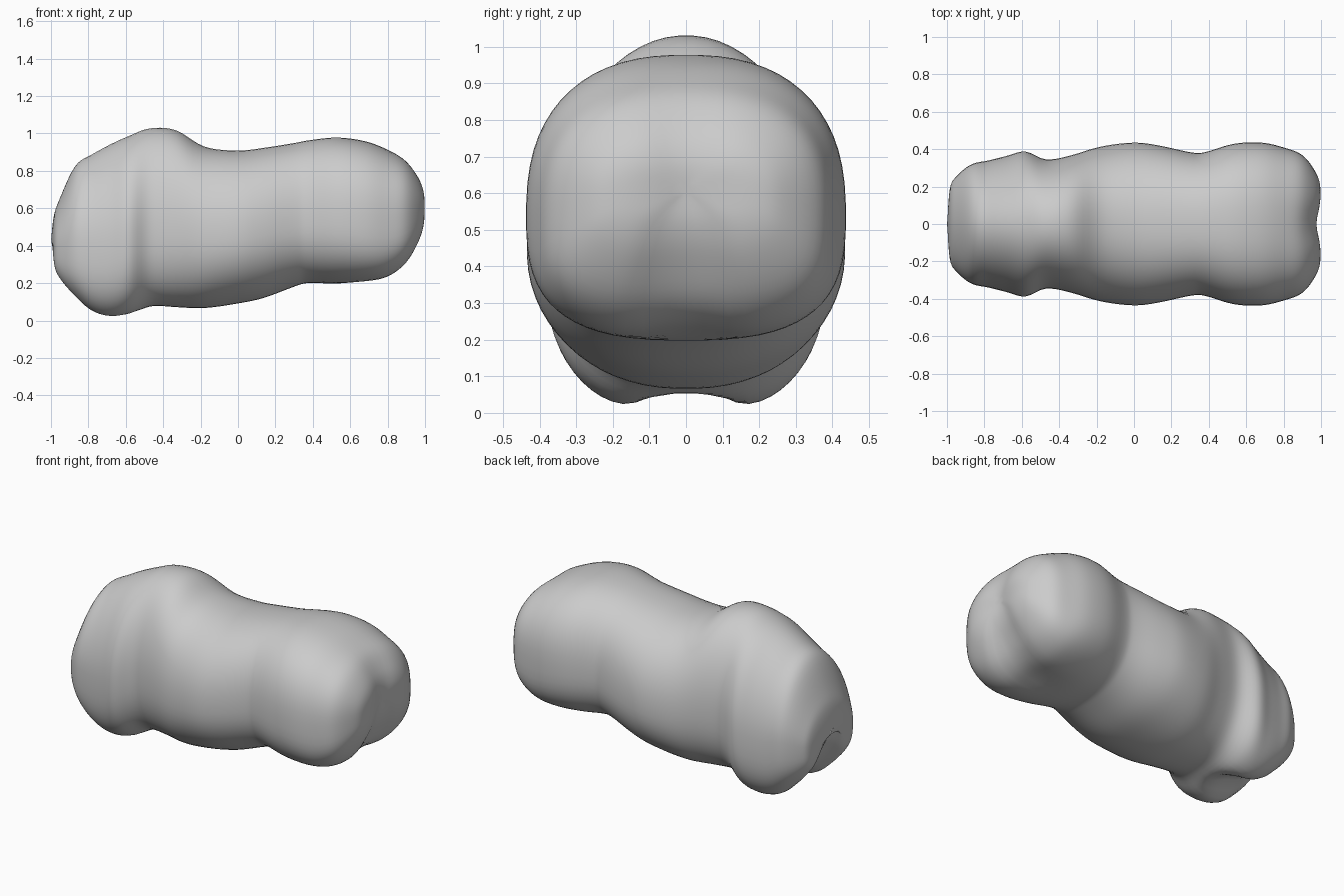
import bpy, bmesh, math
from mathutils import Vector

cube = bpy.data.objects.get("Cube")
if cube:
    bpy.data.objects.remove(cube, do_unlink=True)

# Stations along the body: x, underside z, top z, half width
STATIONS = [
    (-1.0, .40, .42, .01), (-.985, .27, .56, .19), (-.95, .2, .66, .255),
    (-.87, .11, .83, .32), (-.78, .03, .89, .34), (-.68, 0, .945, .365),
    (-.58, .02, .99, .39), (-.47, .075, 1.03, .345), (-.33, .07, 1.02, .37),
    (-.18, .065, .93, .415), (0, .09, .91, .437), (.14, .12, .925, .42),
    (.3, .18, .95, .385), (.38, .2, .965, .385), (.53, .195, .98, .43),
    (.68, .2, .96, .437), (.8, .225, .915, .41), (.9, .3, .86, .37),
    (.97, .42, .77, .28), (.998, .52, .69, .19), (1.0, .6, .62, .01)]
STEPS, SIDES = 5, 64


def blend(a, b, c, d, t):
    """Smooth curve through b and c."""
    return b + (c - a) * t / 2 + (2*a - 5*b + 4*c - d) * t*t / 2 + (3*(b - c) + d - a) * t**3 / 2


def ramp(value, low, high):
    t = max(0, min(1, (value - low) / (high - low)))
    return t * t * (3 - 2 * t)


def section_point(x, bottom, top, width, angle):
    """Point on a rounded cross-section, with clefts between paired lobes."""
    middle = bottom + (top - bottom) * .44
    c, s = math.cos(angle), math.sin(angle)
    n = 2.25 + .4 * x if s > 0 else 2.2 + 1.5 * x * x
    y = width * math.copysign(abs(c) ** (2 / n), c)
    z = middle + (top - middle if s > 0 else middle - bottom) * math.copysign(abs(s) ** (2 / n), s)
    # cleft under the front limbs and between the rear lobes
    groove = math.exp(-(y / .09) ** 2)
    low = 1 - ramp(z, .3, .65)
    if s < 0:
        under = .16 * (1 - ramp(x, -.72, -.5)) + .05 * ramp(x, .5, .8)
        z += groove * under * -s * (1 - ramp(z, .2, .5))
    x -= groove * ramp(x, .75, 1) * (.025 + .05 * low)
    x += groove * (1 - ramp(x, -1, -.8)) * .06 * (1 - ramp(z, .2, .45))
    return Vector((x, y, z))


# Smoothed stations
rows = []
last = len(STATIONS) - 1
for i in range(last):
    quad = [STATIONS[max(0, min(last, i + k))] for k in (-1, 0, 1, 2)]
    for step in range(STEPS):
        rows.append([blend(*values, step / STEPS) for values in zip(*quad)])
rows.append(STATIONS[last])

# Skin the cross-sections
bm = bmesh.new()
rings = [[bm.verts.new(section_point(*row, math.tau * (k + .5) / SIDES)) for k in range(SIDES)]
         for row in rows]
for a, b in zip(rings, rings[1:]):
    for k in range(SIDES):
        j = (k + 1) % SIDES
        bm.faces.new((a[k], a[j], b[j], b[k]))
bm.faces.new(rings[0])
bm.faces.new(rings[-1])
for _ in range(3):
    bmesh.ops.smooth_vert(bm, verts=bm.verts, factor=.4, use_axis_x=True, use_axis_y=True, use_axis_z=True)
bmesh.ops.recalc_face_normals(bm, faces=bm.faces)
mesh = bpy.data.meshes.new("lobed_body")
bm.to_mesh(mesh)
bm.free()
mesh.shade_smooth()
body = bpy.data.objects.new("lobed_body", mesh)
bpy.context.collection.objects.link(body)

# Plain grey surface
grey = bpy.data.materials.new("light_grey")
grey.use_nodes = True
colour = (.6, .6, .6, 1)
grey.diffuse_color = colour
grey.node_tree.nodes["Principled BSDF"].inputs["Base Color"].default_value = colour
mesh.materials.append(grey)
